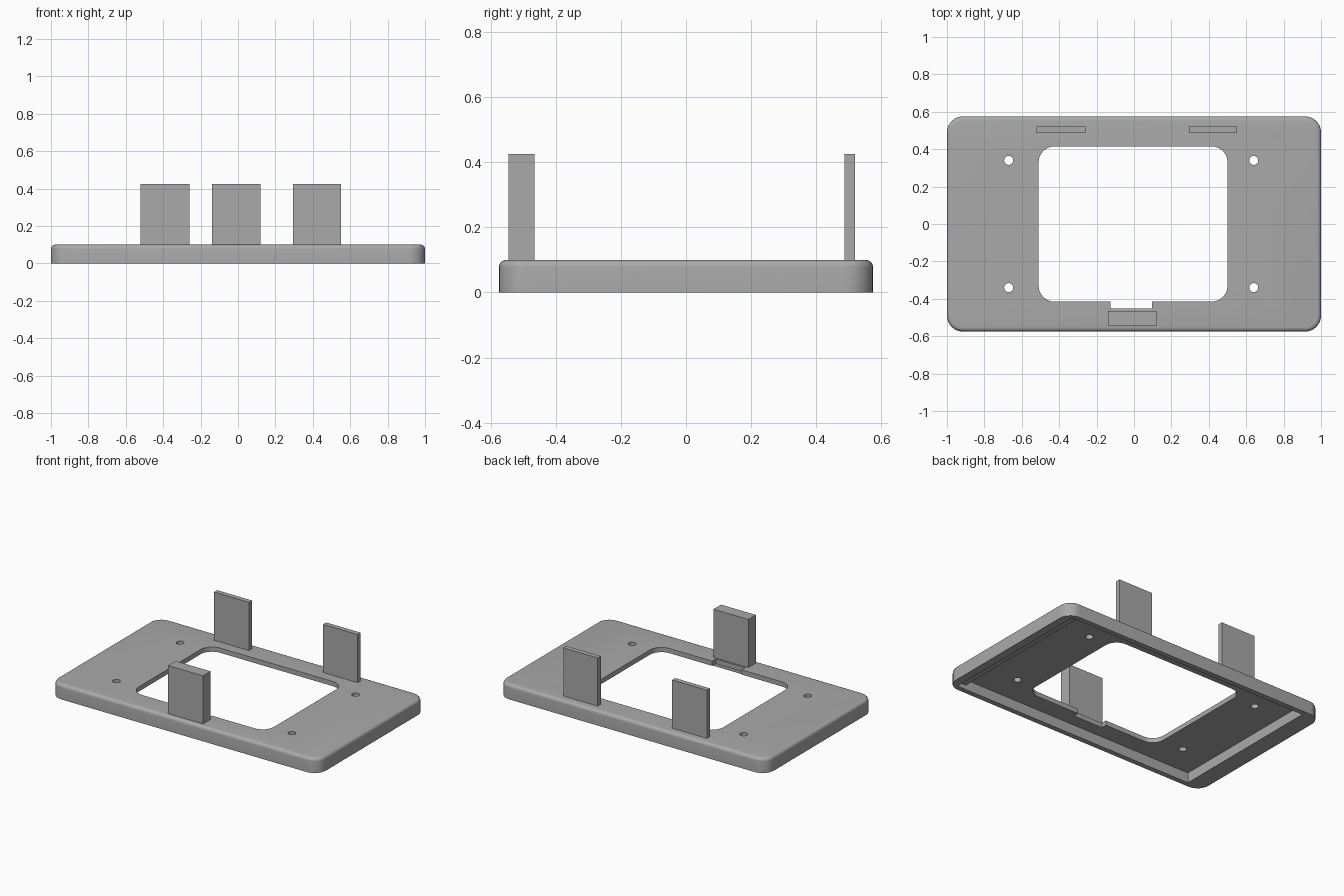
import bpy, bmesh
from math import cos, sin, pi

cube = bpy.data.objects.get("Cube")
if cube:
    bpy.data.objects.remove(cube, do_unlink=True)

grey = bpy.data.materials.new("plain grey")
grey.use_nodes = True
grey.diffuse_color = (0.4, 0.4, 0.4, 1)
grey.node_tree.nodes["Principled BSDF"].inputs["Base Color"].default_value = (0.4, 0.4, 0.4, 1)


def make_object(name, bm):
    bmesh.ops.recalc_face_normals(bm, faces=bm.faces)
    mesh = bpy.data.meshes.new(name)
    bm.to_mesh(mesh)
    bm.free()
    mesh.materials.append(grey)
    obj = bpy.data.objects.new(name, mesh)
    bpy.context.collection.objects.link(obj)
    return obj


def rounded_loop(x0, x1, y0, y1, r, steps=8):
    corners = [(x1 - r, y1 - r), (x0 + r, y1 - r), (x0 + r, y0 + r), (x1 - r, y0 + r)]
    return [(cx + r * cos(a), cy + r * sin(a))
            for q, (cx, cy) in enumerate(corners)
            for a in [(q + i / steps) * pi / 2 for i in range(steps + 1)]]


def loft(name, rings):
    """Join stacked (outline, height) rings and cap both ends."""
    bm = bmesh.new()
    loops = [[bm.verts.new((x, y, z)) for x, y in pts] for pts, z in rings]
    n = len(loops[0])
    for a, b in zip(loops, loops[1:]):
        for i in range(n):
            bm.faces.new((a[i], a[(i + 1) % n], b[(i + 1) % n], b[i]))
    bm.faces.new(loops[0])
    bm.faces.new(loops[-1])
    return make_object(name, bm)


def box(name, x0, x1, y0, y1, z0, z1):
    pts = [(x0, y0), (x1, y0), (x1, y1), (x0, y1)]
    return loft(name, [(pts, z0), (pts, z1)])


def cut(target, cutter):
    mod = target.modifiers.new("cut", "BOOLEAN")
    mod.operation = "DIFFERENCE"
    mod.solver = "EXACT"
    mod.object = cutter
    bpy.context.view_layer.objects.active = target
    bpy.ops.object.modifier_apply(modifier=mod.name)
    bpy.data.objects.remove(cutter, do_unlink=True)


# Face plate with rounded corners and a filleted top edge
W, D, H, R, F = 1.0, 0.575, 0.1, 0.085, 0.022
rings = [(rounded_loop(-W, W, -D, D, R), 0)]
for i in range(6):
    a = i / 5 * pi / 2
    inset = F * (1 - cos(a))
    rings.append((rounded_loop(-W + inset, W - inset, -D + inset, D - inset, R - inset),
                  H - F + F * sin(a)))
plate = loft("face_plate", rings)

# Hollow underside with a shallow ledge on one end
cut(plate, box("recess_cutter", -0.88, 0.88, -0.54, 0.54, -0.1, 0.068))
cut(plate, box("ledge_cutter", 0.8, 0.945, -0.54, 0.54, -0.1, 0.03))

# Window and its notch
window = rounded_loop(-0.51, 0.5, -0.415, 0.415, 0.085)
cut(plate, loft("window_cutter", [(window, -0.1), (window, 0.3)]))
cut(plate, box("notch_cutter", -0.125, 0.095, -0.453, -0.38, -0.1, 0.3))

# Screw holes
for x in (-0.67, 0.64):
    for y in (-0.34, 0.34):
        hole = [(x + 0.024 * cos(i * pi / 12), y + 0.024 * sin(i * pi / 12)) for i in range(24)]
        cut(plate, loft("hole_cutter", [(hole, -0.1), (hole, 0.3)]))

bpy.ops.object.select_all(action="DESELECT")
plate.select_set(True)
bpy.context.view_layer.objects.active = plate
bpy.ops.object.shade_smooth_by_angle(angle=pi / 6)

# Upright tabs
box("front_tab", -0.14, 0.12, -0.545, -0.465, 0.095, 0.425)
box("back_right_tab", -0.52, -0.26, 0.487, 0.52, 0.095, 0.425)
box("back_left_tab", 0.295, 0.552, 0.487, 0.52, 0.095, 0.425)
